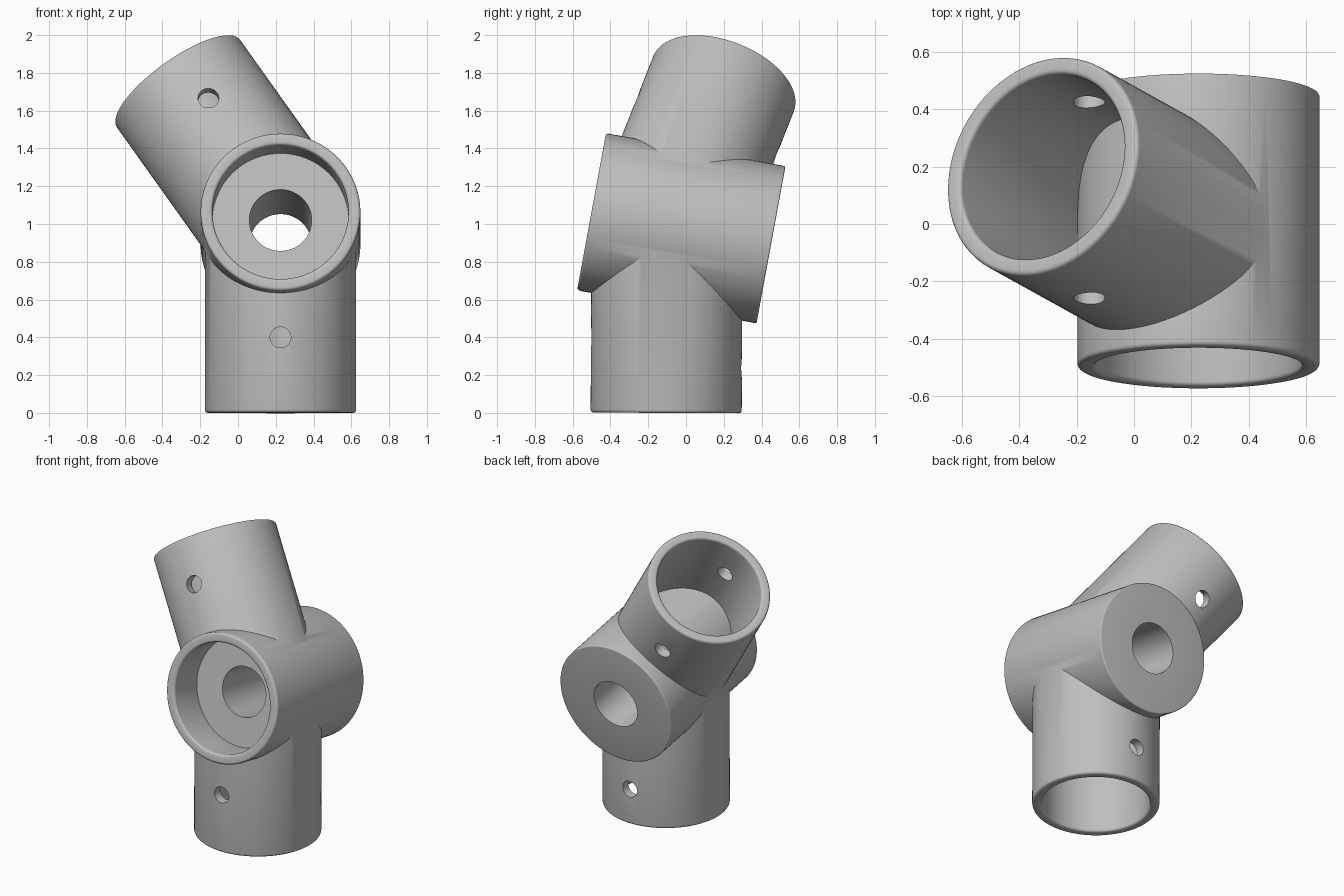
import bpy, bmesh, math
from mathutils import Vector

if "Cube" in bpy.data.objects:
    bpy.data.objects.remove(bpy.data.objects["Cube"])

SEG = 96
NODE = Vector((0.225, -0.10, 0.985))      # where the three axes meet
R, BORE, ROUND = 0.40, 0.34, 0.016

steel = bpy.data.materials.new("light_grey")
steel.diffuse_color = (0.52, 0.52, 0.52, 1)
steel.use_nodes = True
steel.node_tree.nodes["Principled BSDF"].inputs["Base Color"].default_value = steel.diffuse_color


def corner(r, z, sr, sz, b=ROUND, n=4):
    """Quarter arc around centre (r, z), from the side wall to the end face."""
    return [(r + sr * b * math.cos(math.pi / 2 * i / n),
             z + sz * b * math.sin(math.pi / 2 * i / n)) for i in range(n + 1)]


def lathe(name, profile, origin, axis, closed=False):
    """Revolve an (r, z) profile and point its local z along the axis."""
    bm = bmesh.new()
    vs = [bm.verts.new((r, 0, z)) for r, z in profile]
    es = [bm.edges.new(p) for p in zip(vs, vs[1:])]
    if closed:
        es.append(bm.edges.new((vs[-1], vs[0])))
    bmesh.ops.spin(bm, geom=vs + es, cent=(0, 0, 0), axis=(0, 0, 1),
                   angle=2 * math.pi, steps=SEG)
    bmesh.ops.remove_doubles(bm, verts=bm.verts, dist=1e-5)
    bmesh.ops.recalc_face_normals(bm, faces=bm.faces)
    me = bpy.data.meshes.new(name)
    bm.to_mesh(me)
    bm.free()
    me.materials.append(steel)
    ob = bpy.data.objects.new(name, me)
    bpy.context.collection.objects.link(ob)
    ob.rotation_mode = 'QUATERNION'
    ob.rotation_quaternion = Vector(axis).to_track_quat('Z', 'Y')
    ob.location = origin
    return ob


def tube(name, end):
    """Open pipe from the node to its rounded rim."""
    axis = end - NODE
    h = axis.length
    rim = corner(R - ROUND, h - ROUND, 1, 1)
    rim += corner(BORE + ROUND, h - ROUND, -1, 1)[::-1]
    return lathe(name, [(BORE, 0), (R, 0)] + rim, NODE, axis, closed=True)


def pin(name, origin, axis, r, z0, z1):
    return lathe(name, [(0, z0), (r, z0), (r, z1), (0, z1)], origin, axis)


def combine(target, other, op):
    m = target.modifiers.new(op, 'BOOLEAN')
    m.operation, m.solver, m.object = op, 'EXACT', other
    bpy.context.view_layer.objects.active = target
    bpy.ops.object.modifier_apply(modifier=m.name)
    bpy.data.objects.remove(other)


# Solid cross barrel, tilted forward and up
front, back = Vector((0.225, -0.50, 1.065)), Vector((0.225, 0.45, 0.89))
barrel_axis = back - front
length = barrel_axis.length
RB = 0.423
profile = [(0, 0)] + corner(RB - ROUND, ROUND, 1, -1)[::-1]
profile += corner(RB - 0.008, length - 0.008, 1, 1, 0.008) + [(0, length)]
joint = lathe("pipe_joint", profile, front, barrel_axis)

# Lower and slanted sockets
low_end = Vector((0.225, -0.105, 0))
top_end = Vector((-0.322, 0.203, 1.753))
combine(joint, tube("lower_socket", low_end), 'UNION')
combine(joint, tube("upper_socket", top_end), 'UNION')

# Front recess with a rounded lip, and the through bore
RR = 0.36
lip = [(RR + ROUND, -0.05)] + corner(RR + ROUND, ROUND, -1, -1)[::-1]
recess = [(0, -0.05)] + lip + [(RR, 0.25), (0, 0.25)]
combine(joint, lathe("recess_cutter", recess, front, barrel_axis), 'DIFFERENCE')
combine(joint, pin("bore_cutter", front, barrel_axis, 0.165, 0.1, length + 0.1),
        'DIFFERENCE')

# Screw holes through the socket walls
up = (top_end - NODE).normalized()
side = Vector((0, -up.z, up.y)).normalized()
top_hole = top_end - up * 0.30
for origin, axis in (((0.225, -0.105, 0.40), (0, -1, 0)),
                     ((0.225, -0.105, 0.24), (0, 1, 0)),
                     (top_hole, side), (top_hole, -side)):
    combine(joint, pin("screw_cutter", origin, axis, 0.055, 0.2, 0.5), 'DIFFERENCE')

# Smooth walls with crisp edges
bpy.ops.object.select_all(action='DESELECT')
joint.select_set(True)
bpy.context.view_layer.objects.active = joint
bpy.ops.object.shade_smooth_by_angle(angle=math.radians(30))
